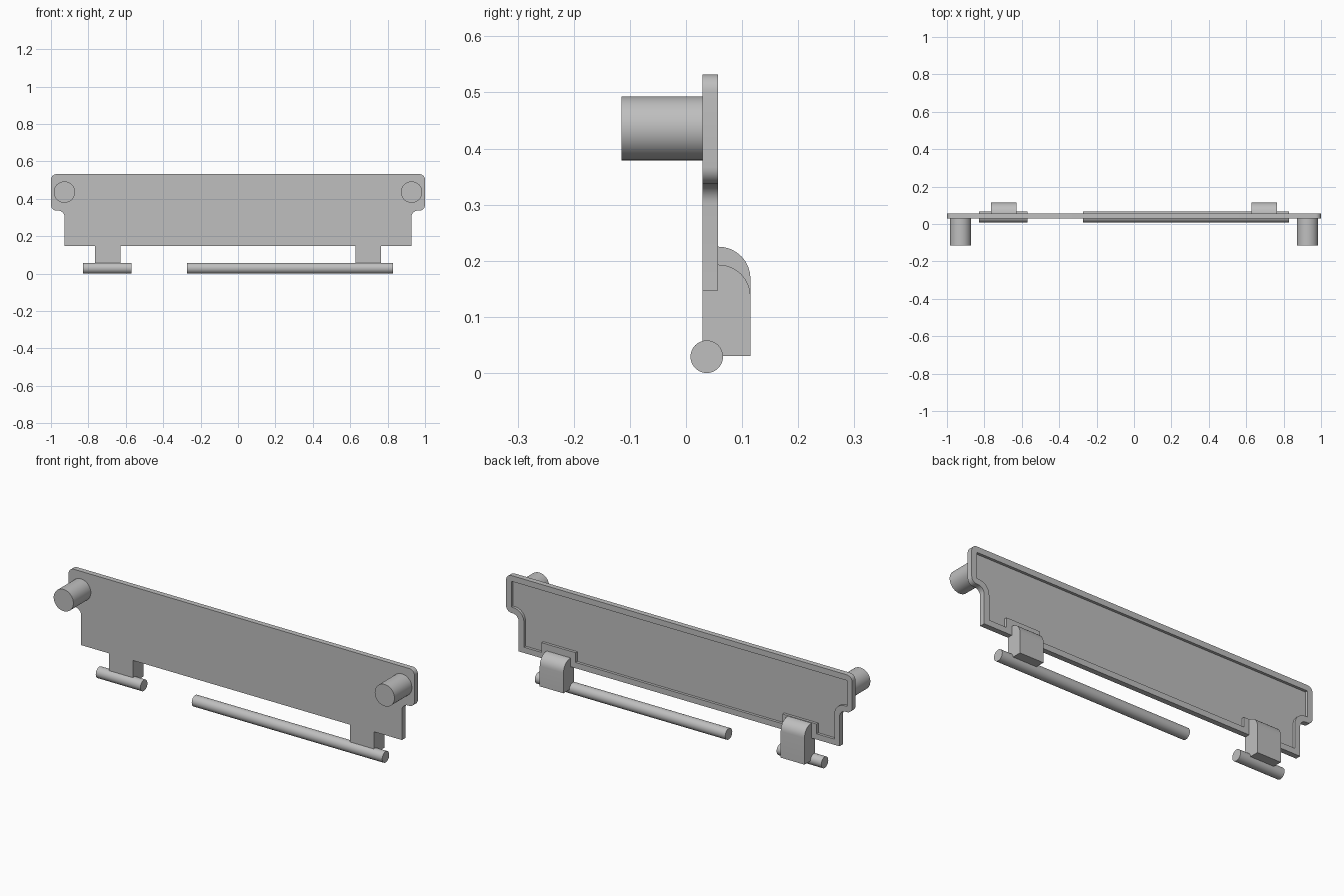
import bpy, bmesh, math
from mathutils import Vector, Matrix

cube = bpy.data.objects.get("Cube")
if cube:
    bpy.data.objects.remove(cube, do_unlink=True)

grey = bpy.data.materials.new("plain grey")
grey.use_nodes = True
colour = (0.52, 0.52, 0.52, 1)
grey.diffuse_color = colour
grey.node_tree.nodes["Principled BSDF"].inputs["Base Color"].default_value = colour


def finish(name, bm):
    """Turn a bmesh into a grey object with smooth curves and sharp edges."""
    bmesh.ops.recalc_face_normals(bm, faces=bm.faces[:])
    mesh = bpy.data.meshes.new(name)
    bm.to_mesh(mesh)
    bm.free()
    mesh.materials.append(grey)
    obj = bpy.data.objects.new(name, mesh)
    bpy.context.collection.objects.link(obj)
    smooth(obj)
    return obj


def smooth(obj):
    bpy.ops.object.select_all(action='DESELECT')
    obj.select_set(True)
    bpy.context.view_layer.objects.active = obj
    bpy.ops.object.shade_smooth_by_angle(angle=math.radians(30))


def rounded(corners, steps=8):
    """Outline from (u, v, radius) right-angled corners."""
    points = []
    for i, (u, v, r) in enumerate(corners):
        p = Vector((u, v))
        if r == 0:
            points.append(p)
            continue
        a = (Vector(corners[i - 1][:2]) - p).normalized() * r
        b = (Vector(corners[(i + 1) % len(corners)][:2]) - p).normalized() * r
        for k in range(steps + 1):
            t = k / steps * math.pi / 2
            points.append(p + a * (1 - math.sin(t)) + b * (1 - math.cos(t)))
    return points


def prism(name, points, place, depth):
    """Extrude an outline; place maps (u, v) to 3D, depth is the sweep."""
    bm = bmesh.new()
    face = bm.faces.new([bm.verts.new(place(p)) for p in points])
    new = bmesh.ops.extrude_face_region(bm, geom=[face])["geom"]
    bmesh.ops.translate(bm, vec=depth, verts=[g for g in new if isinstance(g, bmesh.types.BMVert)])
    return finish(name, bm)


def cylinder(name, centre, radius, length, axis):
    bm = bmesh.new()
    turn = Matrix.Rotation(math.pi / 2, 4, 'Y' if axis == 'X' else 'X')
    bmesh.ops.create_cone(bm, cap_ends=True, segments=48, radius1=radius, radius2=radius,
                          depth=length, matrix=Matrix.Translation(centre) @ turn)
    return finish(name, bm)


def mirrored(half):
    return half + [(-u, v, r) for u, v, r in reversed(half)]


# Panel with stepped ears and a shallow pocket in its back
FRONT, BACK, FLOOR = 0.029, 0.057, 0.043
BOTTOM, TOP, EAR = 0.147, 0.532, 0.337
RIM = 0.03
CLIP_IN, CLIP_OUT = 0.628, 0.765

outline = mirrored([(1, TOP, 0.03), (1, EAR, 0.03), (0.927, EAR, 0.035), (0.927, BOTTOM, 0)])
panel = prism("panel", rounded(outline), lambda p: (p.x, FRONT, p.y), (0, BACK - FRONT, 0))

low, raised = BOTTOM + RIM, 0.228
wall = 0.927 - RIM
pocket = mirrored([(1 - RIM, TOP - RIM, 0), (1 - RIM, EAR + RIM, 0),
                   (wall, EAR + RIM, 0.06), (wall, low, 0),
                   (CLIP_OUT + RIM, low, 0), (CLIP_OUT + RIM, raised, 0),
                   (CLIP_IN - RIM, raised, 0), (CLIP_IN - RIM, low, 0)])
cutter = prism("pocket_cutter", rounded(pocket), lambda p: (p.x, FLOOR, p.y), (0, 0.1, 0))
cutter.hide_render = True
cut = panel.modifiers.new("pocket", 'BOOLEAN')
cut.operation = 'DIFFERENCE'
cut.solver = 'EXACT'
cut.object = cutter
bpy.context.view_layer.objects.active = panel
bpy.ops.object.modifier_apply(modifier=cut.name)
bpy.data.objects.remove(cutter, do_unlink=True)
smooth(panel)

# Pins on the front of the ears
for side, x in (("left", 0.928), ("right", -0.928)):
    cylinder(side + "_pin", (x, -0.0405, 0.436), 0.057, 0.149, 'Y')

# Clips that carry the rods, rounded at the upper back
for side, x, top in (("left", CLIP_IN, 0.193), ("right", -CLIP_OUT, 0.225)):
    profile = rounded([(FRONT, 0.03, 0), (0.115, 0.03, 0), (0.115, top, 0.057),
                       (FLOOR, top, 0), (FLOOR, BOTTOM, 0), (FRONT, BOTTOM, 0)])
    prism(side + "_clip", profile, lambda p: (x, p.x, p.y), (CLIP_OUT - CLIP_IN, 0, 0))

# Hinge rods
for side, start, end in (("left", -0.273, 0.828), ("right", -0.828, -0.57)):
    cylinder(side + "_rod", ((start + end) / 2, 0.037, 0.029), 0.029, end - start, 'X')
